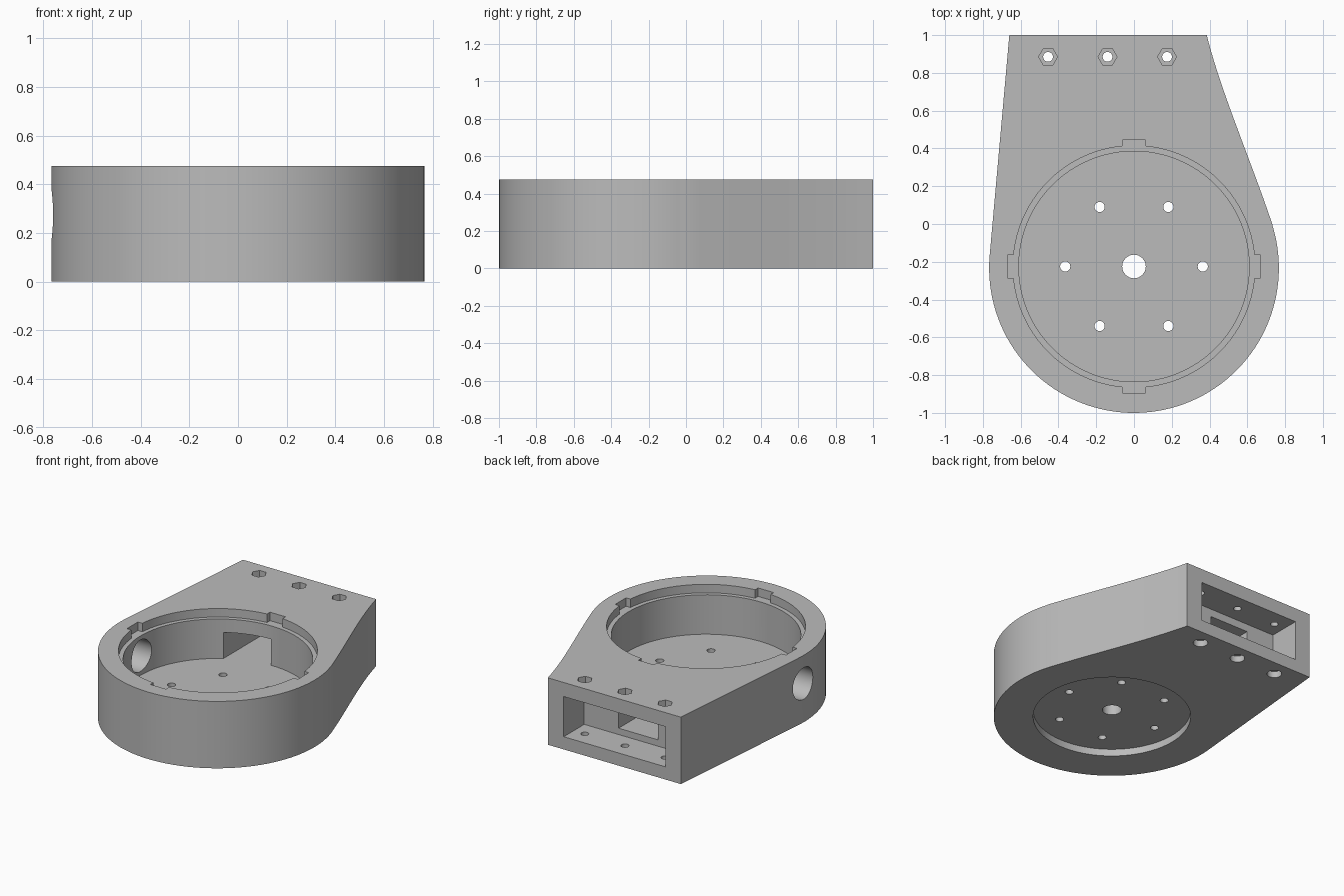
import bpy
import math
from mathutils import Vector
from mathutils.geometry import interpolate_bezier

if "Cube" in bpy.data.objects:
    bpy.data.objects.remove(bpy.data.objects["Cube"])

HEIGHT = 0.475
WELL_Y = -0.225       # centre of the round well
FLOOR = 0.135         # well floor height
RIM = HEIGHT - 0.06   # ledge height

grey = bpy.data.materials.new("plain_grey")
grey.use_nodes = True
grey.diffuse_color = (0.5, 0.5, 0.5, 1)
grey.node_tree.nodes["Principled BSDF"].inputs["Base Color"].default_value = (0.5, 0.5, 0.5, 1)


def prism(name, outline, z0, z1):
    """Extrude a counter-clockwise outline from z0 to z1."""
    n = len(outline)
    verts = [(x, y, z) for z in (z0, z1) for x, y in outline]
    faces = [list(range(n))[::-1], list(range(n, 2 * n))]
    faces += [(i, (i + 1) % n, (i + 1) % n + n, i + n) for i in range(n)]
    mesh = bpy.data.meshes.new(name)
    mesh.from_pydata(verts, [], faces)
    mesh.materials.append(grey)
    obj = bpy.data.objects.new(name, mesh)
    bpy.context.collection.objects.link(obj)
    return obj


def arc(cx, cy, r, start, end, n):
    angles = [math.radians(start + (end - start) * i / n) for i in range(n + 1)]
    return [(cx + r * math.cos(a), cy + r * math.sin(a)) for a in angles]


def disc(name, x, y, r, z0, z1, sides=32):
    return prism(name, arc(x, y, r, 0, 360, sides)[:-1], z0, z1)


def box(name, x0, x1, y0, y1, z0, z1):
    return prism(name, [(x0, y0), (x1, y0), (x1, y1), (x0, y1)], z0, z1)


def cut(cutter):
    """Subtract the cutter from the housing and delete it."""
    cutter.hide_render = True
    mod = housing.modifiers.new("cut", "BOOLEAN")
    mod.operation = "DIFFERENCE"
    mod.solver = "EXACT"
    mod.object = cutter
    bpy.ops.object.modifier_apply(modifier=mod.name)
    bpy.data.objects.remove(cutter)


# Housing outline: round front, straight left edge, sweeping right edge
sweep = interpolate_bezier(Vector((0.732, 0)), Vector((0.61, 0.36)),
                           Vector((0.46, 0.70)), Vector((0.385, 1)), 16)
outline = arc(0, -0.233, 0.767, 175, 377, 72)
outline += [(p.x, p.y) for p in sweep] + [(-0.66, 1)]
housing = prism("housing", outline, 0, HEIGHT)
bpy.ops.object.select_all(action="DESELECT")
housing.select_set(True)
bpy.context.view_layer.objects.active = housing

# Round well, stepped rim and its four notches
cut(disc("well_cutter", 0, WELL_Y, 0.61, FLOOR, 1, 96))
cut(disc("rim_cutter", 0, WELL_Y, 0.64, RIM, 1, 96))
w, reach = 0.061, 0.67
for sx, sy in ((1, 0), (-1, 0), (0, 1), (0, -1)):
    cx, cy = sx * (reach - 0.06), WELL_Y + sy * (reach - 0.06)
    cut(box("notch_cutter", cx - w, cx + w, cy - w, cy + w, RIM, 1))

# Shallow round recess underneath
cut(disc("base_recess_cutter", 0, WELL_Y, 0.515, -1, 0.05, 96))

# Rear compartment and the passage into the well
cut(box("compartment_cutter", -0.54, 0.26, 0.77, 1.2, 0.09, 0.375))
cut(box("passage_cutter", -0.32, -0.01, 0.25, 0.8, FLOOR, 0.32))

# Cable hole through the left-hand wall
side = disc("cable_hole_cutter", 0, 0, 0.112, -0.2, 0.2, 48)
side.rotation_euler = (0, math.pi / 2, 0)
side.location = (-0.7, WELL_Y, 0.275)
bpy.context.view_layer.update()
cut(side)

# Floor holes: one in the centre, six around it
cut(disc("centre_hole_cutter", 0, WELL_Y, 0.0625, -1, 0.3))
for i in range(6):
    a = math.radians(60 * i)
    cut(disc("bolt_hole_cutter", 0.364 * math.cos(a),
             WELL_Y + 0.364 * math.sin(a), 0.027, -1, 0.3, 24))

# Rear screw holes with hexagonal nut pockets above and round ones below
for x in (-0.455, -0.14, 0.175):
    cut(disc("screw_hole_cutter", x, 0.885, 0.026, -1, 1, 24))
    cut(disc("nut_pocket_cutter", x, 0.885, 0.05, HEIGHT - 0.05, 1, 6))
    cut(disc("screw_head_cutter", x, 0.885, 0.048, -1, 0.045, 32))

bpy.ops.object.shade_smooth_by_angle(angle=math.radians(25))
